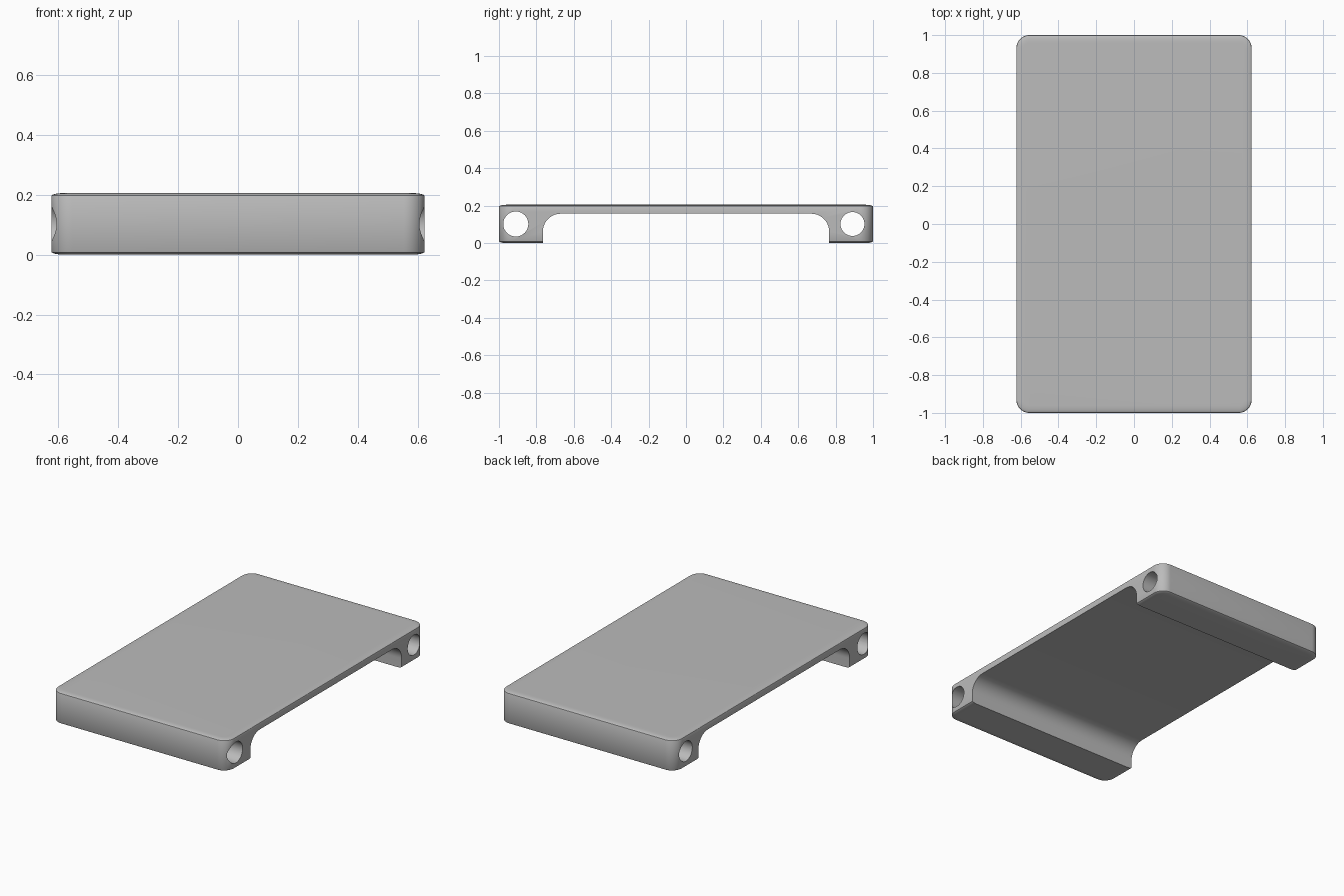
import bpy, bmesh, math
from mathutils import Vector

cube = bpy.data.objects.get("Cube")
if cube:
    bpy.data.objects.remove(cube, do_unlink=True)

HALF_X, HALF_Y, HEIGHT = 0.623, 1.0, 0.205

grey = bpy.data.materials.new("plain grey")
grey.use_nodes = True
color = (0.5, 0.5, 0.5, 1)
grey.diffuse_color = color
grey.node_tree.nodes["Principled BSDF"].inputs["Base Color"].default_value = color


def arc(cx, cy, r, start, end, steps):
    angles = [math.radians(start + (end - start) * i / steps) for i in range(steps + 1)]
    return [(cx + r * math.cos(a), cy + r * math.sin(a)) for a in angles]


def loft(name, rings):
    """Skin a stack of equal-length closed rings and cap both ends."""
    bm = bmesh.new()
    loops = [[bm.verts.new(p) for p in ring] for ring in rings]
    n = len(loops[0])
    for low, high in zip(loops, loops[1:]):
        for i in range(n):
            j = (i + 1) % n
            bm.faces.new((low[i], low[j], high[j], high[i]))
    bm.faces.new(loops[0][::-1])
    bm.faces.new(loops[-1])
    bmesh.ops.recalc_face_normals(bm, faces=bm.faces)
    mesh = bpy.data.meshes.new(name)
    bm.to_mesh(mesh)
    bm.free()
    mesh.materials.append(grey)
    obj = bpy.data.objects.new(name, mesh)
    bpy.context.collection.objects.link(obj)
    return obj


def rounded_ring(inset, z, r=0.07):
    """Rounded rectangle pulled in by an inset."""
    cx, cy = HALF_X - r, HALF_Y - r
    pts = []
    for k, (sx, sy) in enumerate(((1, 1), (-1, 1), (-1, -1), (1, -1))):
        pts += arc(sx * cx, sy * cy, r - inset, 90 * k, 90 * k + 90, 12)
    return [(x, y, z) for x, y in pts]


def bar_along_x(name, profile):
    """Cutter that extrudes a (y, z) profile across the full width."""
    obj = loft(name, [[(x, y, z) for y, z in profile] for x in (-0.8, 0.8)])
    obj.hide_render = True
    obj.hide_set(True)
    return obj


# Slab with softly crowned top and bottom rims
rim = [(0.04 * (1 - math.sin(t)), 0.01 * (1 - math.cos(t)))
       for t in (math.radians(15 * i) for i in range(7))]
levels = rim + [(inset, HEIGHT - z) for inset, z in reversed(rim)]
body = loft("bracket_body", [rounded_ring(inset, z) for inset, z in levels])

# Channel under the slab with filleted upper corners
W, TOP, R = 0.765, 0.157, 0.095
channel = [(-W, -0.1), (W, -0.1)]
channel += arc(W - R, TOP - R, R, 0, 90, 14) + arc(R - W, TOP - R, R, 90, 180, 14)
cutters = [bar_along_x("channel_cutter", channel)]

# Round through-holes in both feet
for label, y, r in (("front", -0.91, 0.067), ("back", 0.89, 0.064)):
    cutters.append(bar_along_x(label + "_hole_cutter", arc(y, 0.102, r, 0, 352.5, 47)))

for cutter in cutters:
    mod = body.modifiers.new(cutter.name, 'BOOLEAN')
    mod.operation = 'DIFFERENCE'
    mod.solver = 'EXACT'
    mod.object = cutter

# Apply the cuts, then shade smooth with crisp cut edges
bpy.ops.object.select_all(action='DESELECT')
body.select_set(True)
bpy.context.view_layer.objects.active = body
for mod in list(body.modifiers):
    bpy.ops.object.modifier_apply(modifier=mod.name)
for cutter in cutters:
    bpy.data.objects.remove(cutter, do_unlink=True)
bpy.ops.object.shade_smooth_by_angle(angle=math.radians(30))
